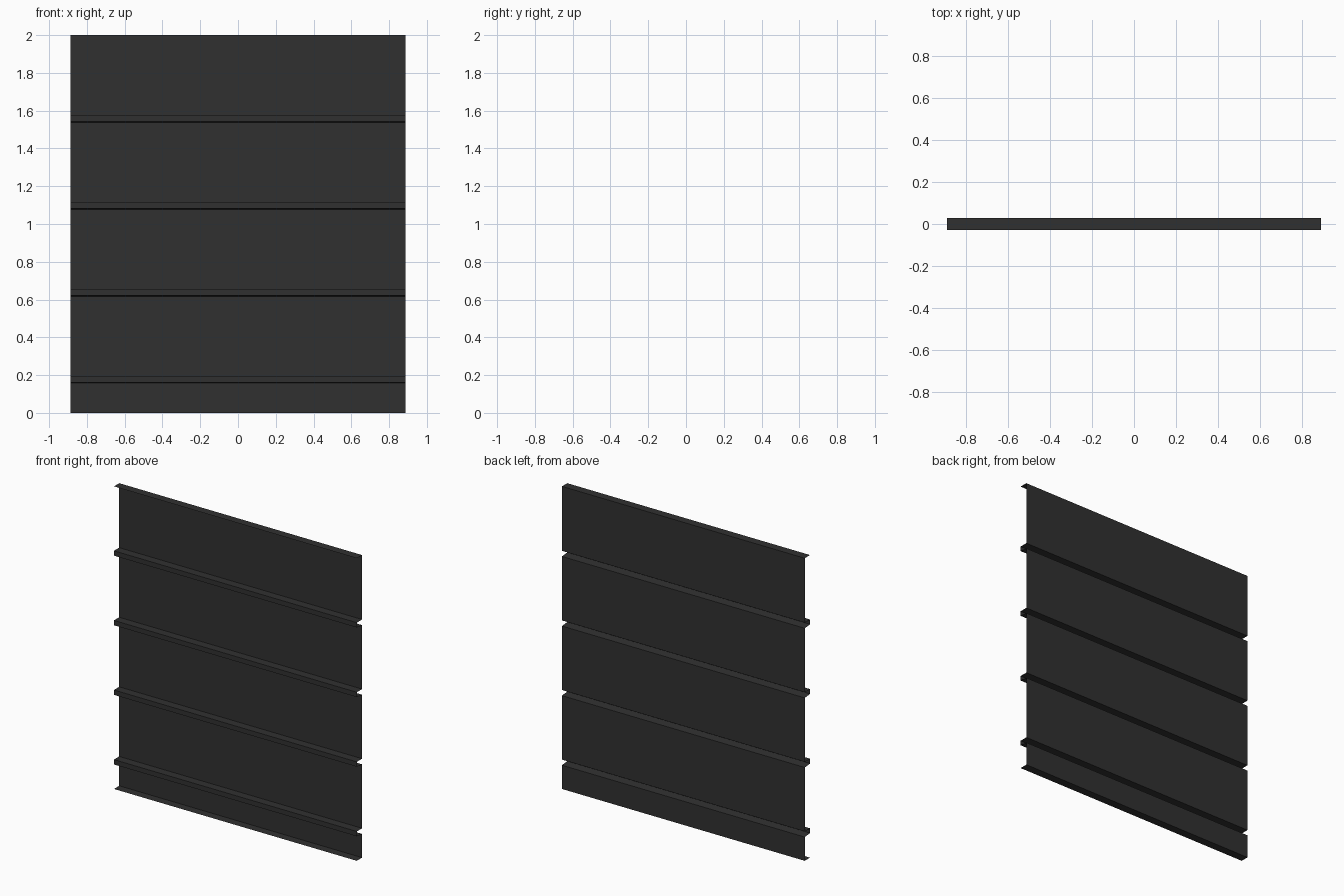
import bpy

if "Cube" in bpy.data.objects:
    bpy.data.objects.remove(bpy.data.objects["Cube"])

HALF_W = 0.888   # half width along x
D = 0.0275       # half depth of the folded sheet

mat = bpy.data.materials.new("charcoal metal")
mat.diffuse_color = (0.03, 0.03, 0.03, 1)
mat.use_nodes = True
mat.node_tree.nodes["Principled BSDF"].inputs["Base Color"].default_value = mat.diffuse_color

# folded profile (y, z): bottom flange, four ribs toward the front, top flange
profile = [(-D, 0.0), (D, 0.0)]
for i in range(4):
    z = 0.157 + 0.46 * i
    profile += [(D, z), (-D, z + 0.005), (-D, z + 0.037), (D, z + 0.037)]
profile += [(D, 2.0), (-D, 2.0)]

# sweep the open profile along x as a single thin sheet
n = len(profile)
verts = [(x, y, z) for x in (-HALF_W, HALF_W) for y, z in profile]
faces = [(i, n + i, n + i + 1, i + 1) for i in range(n - 1)]
mesh = bpy.data.meshes.new("ribbed_panel")
mesh.from_pydata(verts, [], faces)
mesh.materials.append(mat)
mesh.update()
panel = bpy.data.objects.new("ribbed_panel", mesh)
bpy.context.collection.objects.link(panel)
